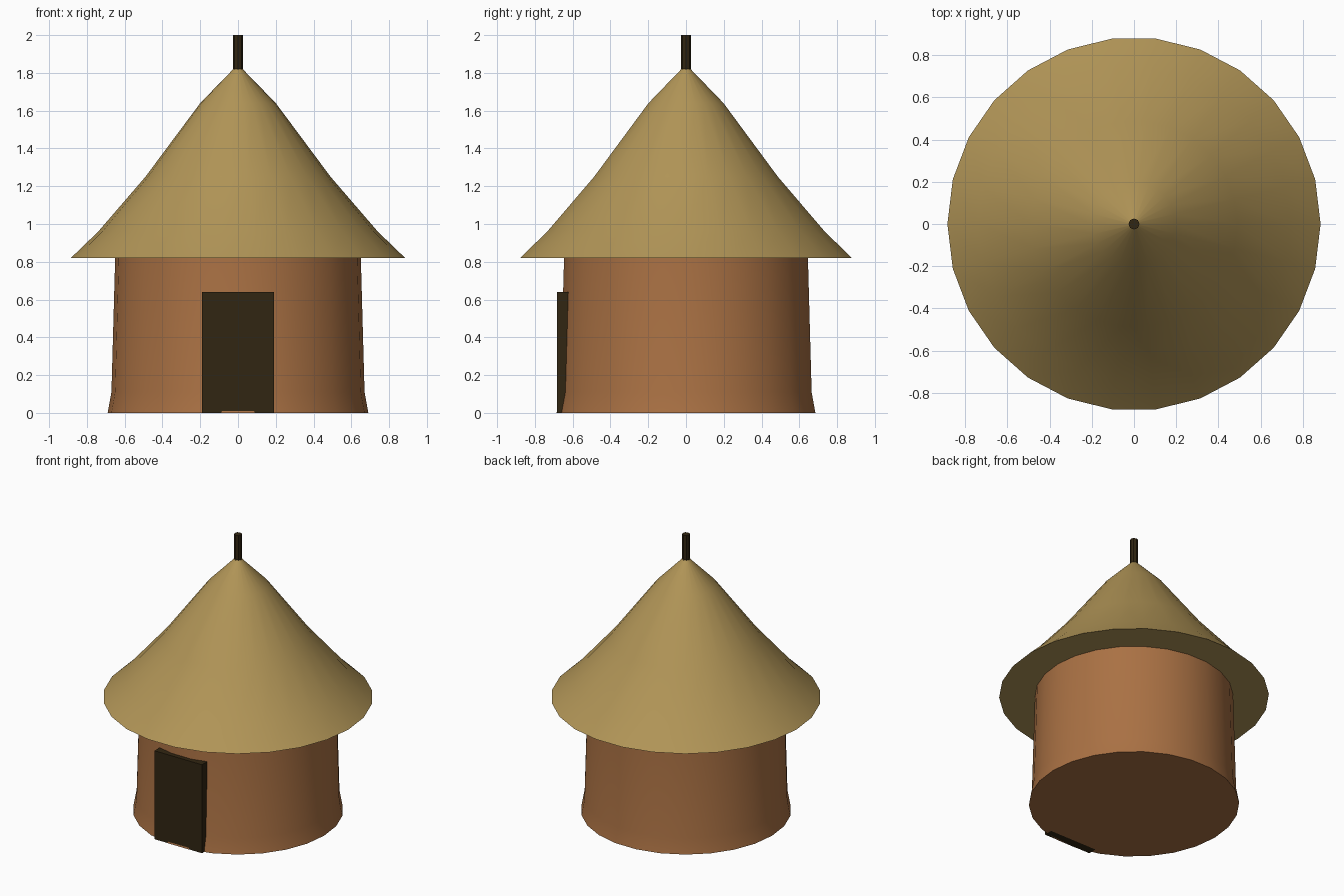
import bpy, bmesh, math

if "Cube" in bpy.data.objects:
    bpy.data.objects.remove(bpy.data.objects["Cube"])


def material(name, color):
    m = bpy.data.materials.new(name)
    m.diffuse_color = (*color, 1.0)
    m.use_nodes = True
    m.node_tree.nodes["Principled BSDF"].inputs["Base Color"].default_value = m.diffuse_color
    return m


THATCH = material("straw thatch", (0.44, 0.30, 0.095))
CLAY = material("red clay", (0.40, 0.165, 0.057))
DARK = material("dark wood", (0.031, 0.019, 0.006))


def finish(name, bm, mat, smooth=False):
    bmesh.ops.recalc_face_normals(bm, faces=bm.faces)
    mesh = bpy.data.meshes.new(name)
    bm.to_mesh(mesh)
    bm.free()
    mesh.materials.append(mat)
    ob = bpy.data.objects.new(name, mesh)
    bpy.context.collection.objects.link(ob)
    if smooth:
        bpy.ops.object.select_all(action='DESELECT')
        ob.select_set(True)
        bpy.context.view_layer.objects.active = ob
        bpy.ops.object.shade_smooth_by_angle(angle=math.radians(40))
    return ob


def lathe(name, profile, sides, mat):
    """Closed solid of revolution from (radius, z) points."""
    bm = bmesh.new()
    rings = [[bm.verts.new((r * math.cos(2 * math.pi * i / sides),
                            r * math.sin(2 * math.pi * i / sides), z))
              for i in range(sides)] for r, z in profile]
    for a, b in zip(rings, rings[1:]):
        for i in range(sides):
            j = (i + 1) % sides
            bm.faces.new((a[i], a[j], b[j], b[i]))
    bm.faces.new(rings[0])
    bm.faces.new(rings[-1])
    return finish(name, bm, mat, True)


# Clay wall with flared foot
lathe("wall", [(0.69, 0), (0.67, 0.11), (0.65, 0.83)], 26, CLAY)

# Thatched roof with flared eave and rounded tip
lathe("roof", [(0.885, 0.82), (0.74, 0.96), (0.49, 1.25),
               (0.20, 1.64), (0.02, 1.825)], 26, THATCH)

# Pole at the roof tip
lathe("roof_pole", [(0.026, 1.80), (0.026, 2.0)], 8, DARK)

# Door slab set into the wall
bm = bmesh.new()
bmesh.ops.create_cube(bm, size=1)
bmesh.ops.scale(bm, vec=(0.38, 0.063, 0.64), verts=bm.verts)
bmesh.ops.translate(bm, vec=(0, -0.6515, 0.32), verts=bm.verts)
finish("door", bm, DARK)
